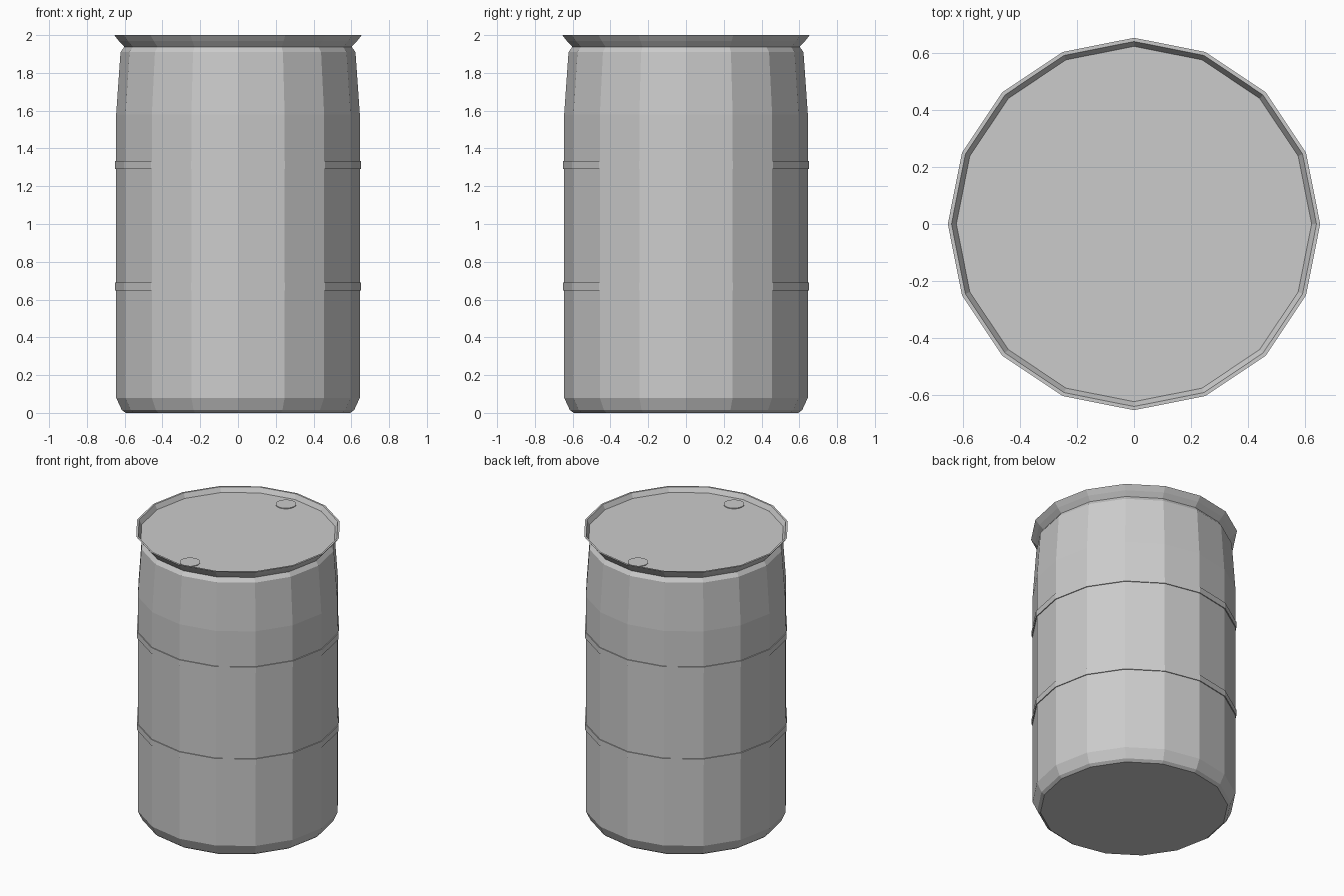
import bpy
from math import cos, sin, tau

cube = bpy.data.objects.get("Cube")
if cube:
    bpy.data.objects.remove(cube, do_unlink=True)

SIDES = 16

steel = bpy.data.materials.new("light_grey_steel")
steel.use_nodes = True
steel.diffuse_color = (0.6, 0.6, 0.6, 1)
steel.node_tree.nodes["Principled BSDF"].inputs["Base Color"].default_value = (0.6, 0.6, 0.6, 1)


def lathe(name, profile, sides=SIDES, center=(0, 0), closed=False):
    """Revolve (radius, z) points; open profiles get end caps."""
    verts = [(center[0] + r * cos(tau * i / sides), center[1] + r * sin(tau * i / sides), z)
             for r, z in profile for i in range(sides)]
    n = len(profile)
    faces = []
    for k in range(n if closed else n - 1):
        a, b = k * sides, (k + 1) % n * sides
        for i in range(sides):
            j = (i + 1) % sides
            faces.append((a + i, a + j, b + j, b + i))
    if not closed:
        faces.append(tuple(reversed(range(sides))))
        faces.append(tuple(range((n - 1) * sides, n * sides)))
    mesh = bpy.data.meshes.new(name)
    mesh.from_pydata(verts, [], faces)
    mesh.materials.append(steel)
    obj = bpy.data.objects.new(name, mesh)
    bpy.context.collection.objects.link(obj)
    return obj


# Barrel shell with flared rim and recessed lid
lathe("barrel_body", [
    (0.595, 0), (0.615, 0.015), (0.645, 0.08), (0.645, 1.58),
    (0.622, 1.91), (0.602, 1.938), (0.63, 1.968), (0.655, 2.0),
    (0.642, 2.0), (0.625, 1.968)])

# Two thin hoops around the body
for label, z in (("lower", 0.67), ("upper", 1.313)):
    h = 0.021
    lathe(label + "_hoop", [(0.64, z - h), (0.651, z - h), (0.651, z + h), (0.64, z + h)], closed=True)

# Filler caps on the lid
for label, y in (("front", -0.53), ("back", 0.53)):
    lathe(label + "_filler_cap", [(0.065, 1.966), (0.065, 1.973)], center=(0, y))
